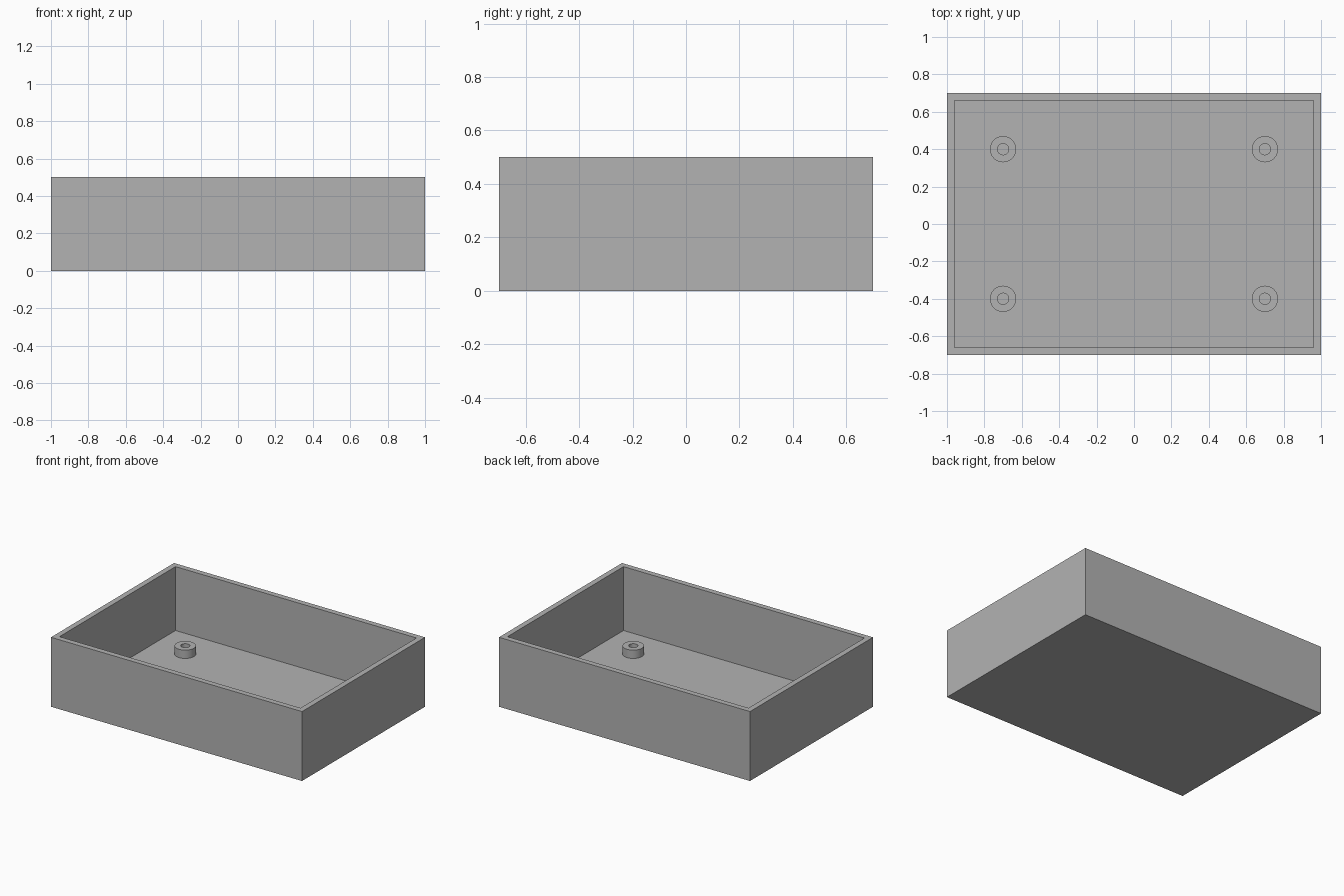
import bpy
import bmesh
import math
from mathutils import Matrix, Vector

LENGTH, DEPTH, HEIGHT = 2.0, 1.4, 0.5
WALL = FLOOR = 0.04
BOSS_TOP, BOSS_RADIUS, HOLE_RADIUS = 0.10, 0.07, 0.03

cube = bpy.data.objects.get("Cube")
if cube:
    bpy.data.objects.remove(cube, do_unlink=True)


def make_material(name, color):
    mat = bpy.data.materials.new(name)
    mat.use_nodes = True
    mat.diffuse_color = color
    mat.node_tree.nodes["Principled BSDF"].inputs["Base Color"].default_value = color
    return mat


grey = make_material("plain grey", (0.45, 0.45, 0.45, 1))


def add_object(name, bm):
    bmesh.ops.recalc_face_normals(bm, faces=bm.faces[:])
    mesh = bpy.data.meshes.new(name)
    bm.to_mesh(mesh)
    bm.free()
    mesh.materials.append(grey)
    obj = bpy.data.objects.new(name, mesh)
    bpy.context.collection.objects.link(obj)
    return obj


# Open tray: a box whose top is inset to form the rim and pushed down to the floor
bm = bmesh.new()
bmesh.ops.create_cube(bm, size=1, matrix=Matrix.Translation((0, 0, HEIGHT / 2))
                      @ Matrix.Diagonal((LENGTH, DEPTH, HEIGHT, 1)))
top = max(bm.faces, key=lambda f: f.calc_center_median().z)
bmesh.ops.inset_individual(bm, faces=[top], thickness=WALL, use_even_offset=True)
well = bmesh.ops.extrude_discrete_faces(bm, faces=[top])["faces"]
bmesh.ops.translate(bm, verts=well[0].verts[:], vec=Vector((0, 0, FLOOR - HEIGHT)))
add_object("tray", bm)


# Screw bosses: hollow collars standing on the floor
def add_boss(name, x, y):
    bm = bmesh.new()
    profile = [(BOSS_RADIUS, FLOOR), (BOSS_RADIUS, BOSS_TOP),
               (HOLE_RADIUS, BOSS_TOP), (HOLE_RADIUS, FLOOR)]
    verts = [bm.verts.new((r, 0, z)) for r, z in profile]
    edges = [bm.edges.new(pair) for pair in zip(verts, verts[1:] + verts[:1])]
    bmesh.ops.spin(bm, geom=verts + edges, cent=(0, 0, 0), axis=(0, 0, 1),
                   angle=math.tau, steps=48, use_merge=True)
    bmesh.ops.remove_doubles(bm, verts=bm.verts[:], dist=0.0001)
    obj = add_object(name, bm)
    obj.location = (x, y, 0)
    bpy.ops.object.select_all(action="DESELECT")
    obj.select_set(True)
    bpy.context.view_layer.objects.active = obj
    bpy.ops.object.shade_smooth_by_angle(angle=math.radians(30))


for row, y in (("front", -0.4), ("back", 0.4)):
    for side, x in (("left", 0.7), ("right", -0.7)):
        add_boss(f"{row}_{side}_boss", x, y)
